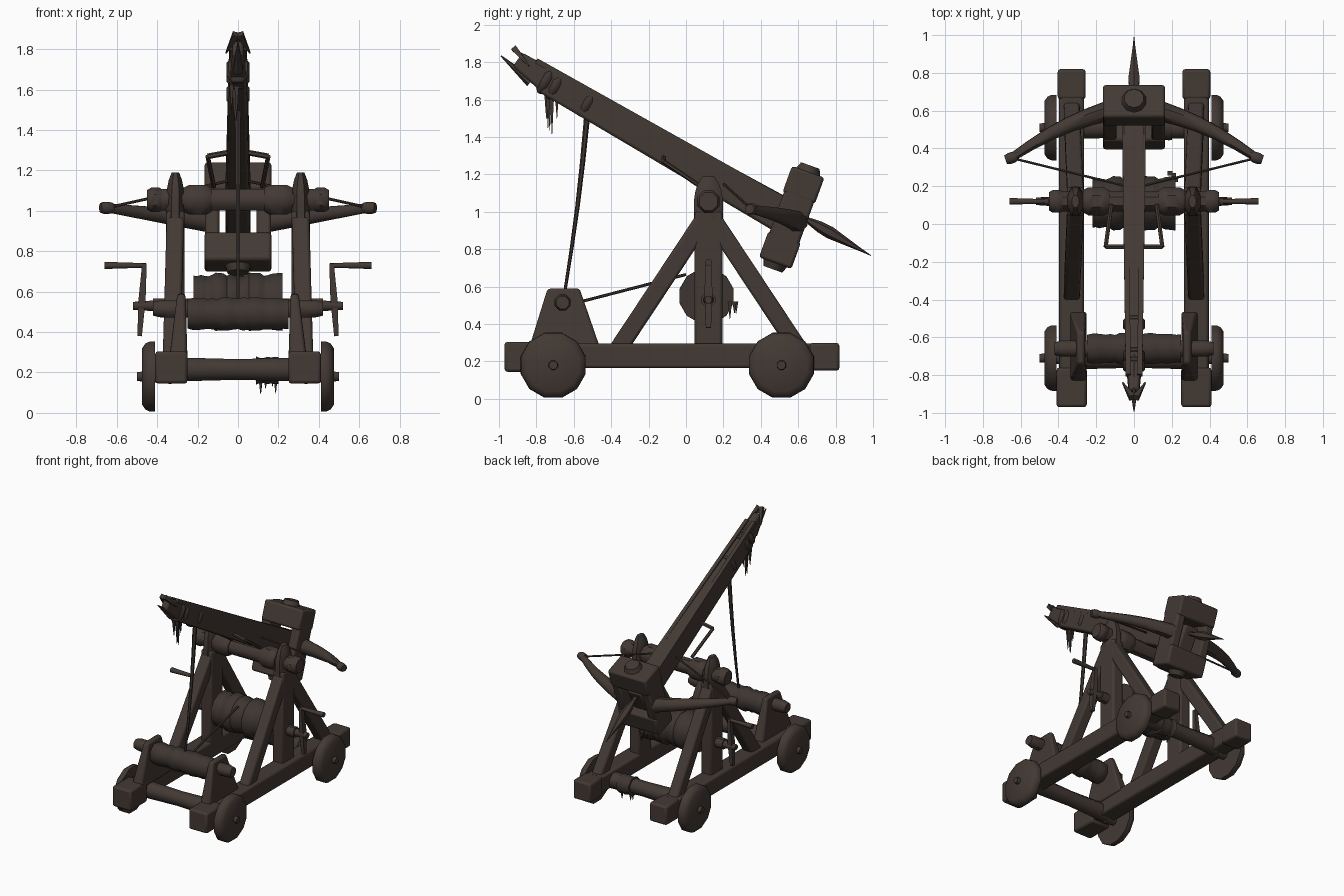
import bpy, bmesh, math, random
from mathutils import Vector

random.seed(4)
cube = bpy.data.objects.get("Cube")
if cube:
    bpy.data.objects.remove(cube, do_unlink=True)


def material(name, rgb):
    made = bpy.data.materials.new(name)
    made.use_nodes = True
    made.diffuse_color = (*rgb, 1)
    shader = made.node_tree.nodes["Principled BSDF"]
    shader.inputs["Base Color"].default_value = (*rgb, 1)
    return made


WOOD = material("dark wood", (.056, .041, .034))
ROPE = material("old rope", (.047, .036, .031))


# Section rules: scale of the cross-section from start to end
def plain(t):
    return 1


def rounded(t):
    return .8 if t in (0, 1) else 1


def taper(end):
    return lambda t: 1 + (end - 1) * t


def coiled(t):
    return 1 + random.uniform(-.08, .08)


def sweep(name, start, end, width, depth=None, rule=plain, steps=1, sides=8,
          mirror=False, mat=WOOD, bevel=0, bend=(0, 0, 0)):
    """Skin a straight or gently bent part; width and depth are half sizes."""
    start, end, bend = Vector(start), Vector(end), Vector(bend)
    depth = depth or width
    along = (end - start).normalized()
    guide = Vector((0, 1, 0)) if abs(along.x) > .8 else Vector((1, 0, 0))
    across = (guide - along * guide.dot(along)).normalized()
    other = along.cross(across)
    corner = math.sqrt(2) if sides == 4 else 1
    bm = bmesh.new()
    loops = []
    for step in range(steps + 1):
        t = step / steps
        centre = start.lerp(end, t) + bend * math.sin(math.pi * t)
        scale = corner * rule(t)
        loop = []
        for side in range(sides):
            angle = math.tau * (side + .5) / sides
            offset = across * width * math.cos(angle) + other * depth * math.sin(angle)
            loop.append(bm.verts.new(centre + offset * scale))
        loops.append(loop)
    for low, high in zip(loops, loops[1:]):
        for i in range(sides):
            j = (i + 1) % sides
            bm.faces.new((low[i], low[j], high[j], high[i]))
    bm.faces.new(loops[0][::-1])
    bm.faces.new(loops[-1])
    bmesh.ops.recalc_face_normals(bm, faces=bm.faces[:])
    mesh = bpy.data.meshes.new(name)
    bm.to_mesh(mesh)
    bm.free()
    mesh.materials.append(mat)
    part = bpy.data.objects.new(name, mesh)
    bpy.context.collection.objects.link(part)
    if bevel:
        edges = part.modifiers.new("worn edges", 'BEVEL')
        edges.width = bevel
        edges.segments = 2
    if mirror:
        part.modifiers.new("mirror", 'MIRROR')
    bpy.ops.object.select_all(action='DESELECT')
    part.select_set(True)
    bpy.context.view_layer.objects.active = part
    bpy.ops.object.shade_smooth_by_angle(angle=math.radians(45))


def timber(name, start, end, width, depth=None, **options):
    """Squared beam with worn edges."""
    sweep(name, start, end, width, depth, sides=4, bevel=.015, **options)


def pair(name, inner, outer, place, radius, **options):
    """Round part along x, repeated on both sides."""
    sweep(name, (inner, *place), (outer, *place), radius, mirror=True, **options)


def roll(name, reach, place, radius, **options):
    """Round part along x, centred."""
    sweep(name, (-reach, *place), (reach, *place), radius, **options)


# Chassis: side rails with heavy ends, cross beams, wheels
RAIL, AXLE = .33, .18
FRONT, REAR = -.71, .51
timber("side_rail", (RAIL, -.8, .23), (RAIL, .7, .23), .066, mirror=True)
timber("rail_front_end", (RAIL, -.97, .225), (RAIL, -.76, .225), .08, mirror=True)
timber("rail_rear_end", (RAIL, .66, .225), (RAIL, .82, .225), .074, mirror=True)
for end, y in (("front", FRONT), ("rear", REAR)):
    roll(end + "_cross_beam", RAIL, (y, .215), .065, steps=2,
         rule=lambda t: 1 - .15 * math.sin(math.pi * t))
    place = (y, AXLE)
    pair(end + "_wheel", .41, .475, place, AXLE, steps=4, sides=12, rule=lambda t: 1 - .2 * t ** 4)
    pair(end + "_wheel_hub", RAIL, .5, place, .04, rule=taper(.6))

# A-frames: posts with rounded heads, and two braces each
POST, PIVOT = .31, .12
timber("upright_post", (POST, PIVOT, .25), (POST, PIVOT, 1), .046, .075, mirror=True)
sweep("post_head", (POST, PIVOT, .96), (POST, PIVOT, 1.19), .05, .085, steps=6, mirror=True,
      rule=lambda t: 1 - .6 * t ** 4)
for name, near, far in (("front_brace", .09, -.38), ("rear_brace", .15, .62)):
    timber(name, (POST, near, .95), (RAIL, far, .24), .043, .048, mirror=True)

# Pivot axle with thick sleeves and end caps
place = (PIVOT, 1.055)
roll("pivot_axle", .4, place, .057)
pair("pivot_sleeve", .13, .27, place, .08, rule=rounded, steps=5)
pair("pivot_cap", .37, .45, place, .065, rule=rounded, steps=4)

# Central winch: rope drum, axle and cranks
place = (PIVOT, .53)
roll("winch_drum", .22, (.11, .55), .14, rule=coiled, steps=24, sides=12, mat=ROPE)
roll("winch_axle", .42, place, .04)
pair("winch_axle_tip", .4, .52, place, .03, rule=taper(.7))
sweep("crank_blade", (.463, PIVOT, .74), (.487, PIVOT, .38), .016, .02, sides=4, steps=2,
      mirror=True, rule=lambda t: .7 + .4 * math.sin(math.pi * t))
pair("crank_handle", .455, .66, (PIVOT, .73), .012, rule=taper(1.6))

# Front roller between its two cheeks
timber("roller_cheek", (.295, -.65, .27), (.28, -.655, .59), .045, .19, mirror=True, rule=taper(.45))
roll("rope_roller", .25, (-.66, .49), .084, rule=coiled, steps=20, mat=ROPE)
pair("roller_axle", .2, .42, (-.66, .515), .046, rule=rounded, steps=6)


# Throwing beam, sloping down to the rear
def on_beam(y, sink=0, x=0):
    """Point at y, a given depth below the top line of the beam."""
    return Vector((x, y, 1.36 - .56 * y - sink))


timber("main_beam", on_beam(-.75, .08), on_beam(.6, .09), .044, .07, steps=3, rule=taper(1.4))
timber("main_beam_tip", on_beam(-.9, .05), on_beam(-.7, .08), .027, .045, rule=taper(1.6))
sweep("groove_rail", on_beam(-.8, x=.03), on_beam(.55, x=.05), .014, sides=4, mirror=True)
for y in (-.77, -.72, -.55):
    sweep("beam_binding", on_beam(y, .08), on_beam(y + .04, .08), .062, .083,
          rule=rounded, steps=3, mat=ROPE)

# Bolt with a barbed head and a long rear point
sweep("bolt_shaft", on_beam(-.86, .03), on_beam(.7, .04), .016, sides=6)
sweep("bolt_rear_point", on_beam(.66, .04), on_beam(.99, .04), .036, sides=6, steps=6,
      rule=lambda t: max(.05, min(.5 + 2 * t, 1.4 * (1 - t))))
sweep("bolt_head", on_beam(-.83, .13), on_beam(-.99, .08), .03, rule=taper(.1), sides=6)
sweep("head_barb", on_beam(-.92, x=.01), on_beam(-.84, .05, x=.06), .016, rule=taper(.2),
      sides=4, mirror=True)
sweep("upper_claw", on_beam(-.7, .02), on_beam(-.92, .01), .026, rule=taper(.2), sides=6)

# Bow housing: open tilted frame with round end caps
CENTRE, TILT = Vector((0, .565, .97)), Vector((0, .34, .94))
for name, way in (("housing_top", TILT), ("housing_bottom", -TILT)):
    timber(name, CENTRE + way * .11, CENTRE + way * .26, .165, .092)
    sweep(name + "_cap", CENTRE + way * .24, CENTRE + way * .295, .075, rule=taper(.7), sides=10)
side = CENTRE + Vector((.128, 0, 0))
timber("housing_post", side - TILT * .14, side + TILT * .14, .036, .085, mirror=True)

# Bow limbs, string and trigger arms
TIP = Vector((.65, .35, 1.015))
sweep("bow_limb", (.13, .6, .945), TIP, .058, steps=5, rule=taper(.4), bend=(0, .03, 0), mirror=True)
sweep("limb_tip", TIP - Vector((.03, -.01, 0)), TIP + Vector((.03, -.01, 0)), .032,
      rule=rounded, steps=3, mirror=True)
sweep("bow_string", TIP, (.04, .2, 1.15), .007, sides=6, mirror=True, mat=ROPE)
ELBOW = Vector((.15, -.12, 1.27))
sweep("trigger_arm", (.12, .1, 1.12), ELBOW, .012, sides=6, mirror=True)
sweep("trigger_grip", ELBOW, (.04, -.12, 1.29), .014, sides=6, mirror=True)

# Hauling ropes
sweep("hauling_rope", (0, -.53, 1.5), (0, -.65, .56), .016, steps=4, rule=taper(.5), sides=6,
      mat=ROPE, bend=(0, .01, 0))
sweep("winch_rope", (0, -.6, .51), (0, 0, .665), .008, sides=6, mat=ROPE)

# Rope wrap on the rear beam, and frayed rope ends
sweep("rear_wrap", (.09, REAR, .21), (.2, REAR, .21), .072, rule=coiled, steps=6, mat=ROPE)
for name, root, length in (("beam_fray", on_beam(-.72, .12), .2),
                           ("rear_fray", Vector((.15, REAR, .19)), .08),
                           ("drum_fray", Vector((.2, .24, .52)), .08)):
    for strand in range(5):
        knot = root + Vector((random.uniform(-.04, .04), random.uniform(-.03, .03), 0))
        drop = Vector((0, 0, length * random.uniform(.6, 1.2)))
        sweep(name, knot, knot - drop, .012, rule=taper(.1), sides=4, mat=ROPE)
